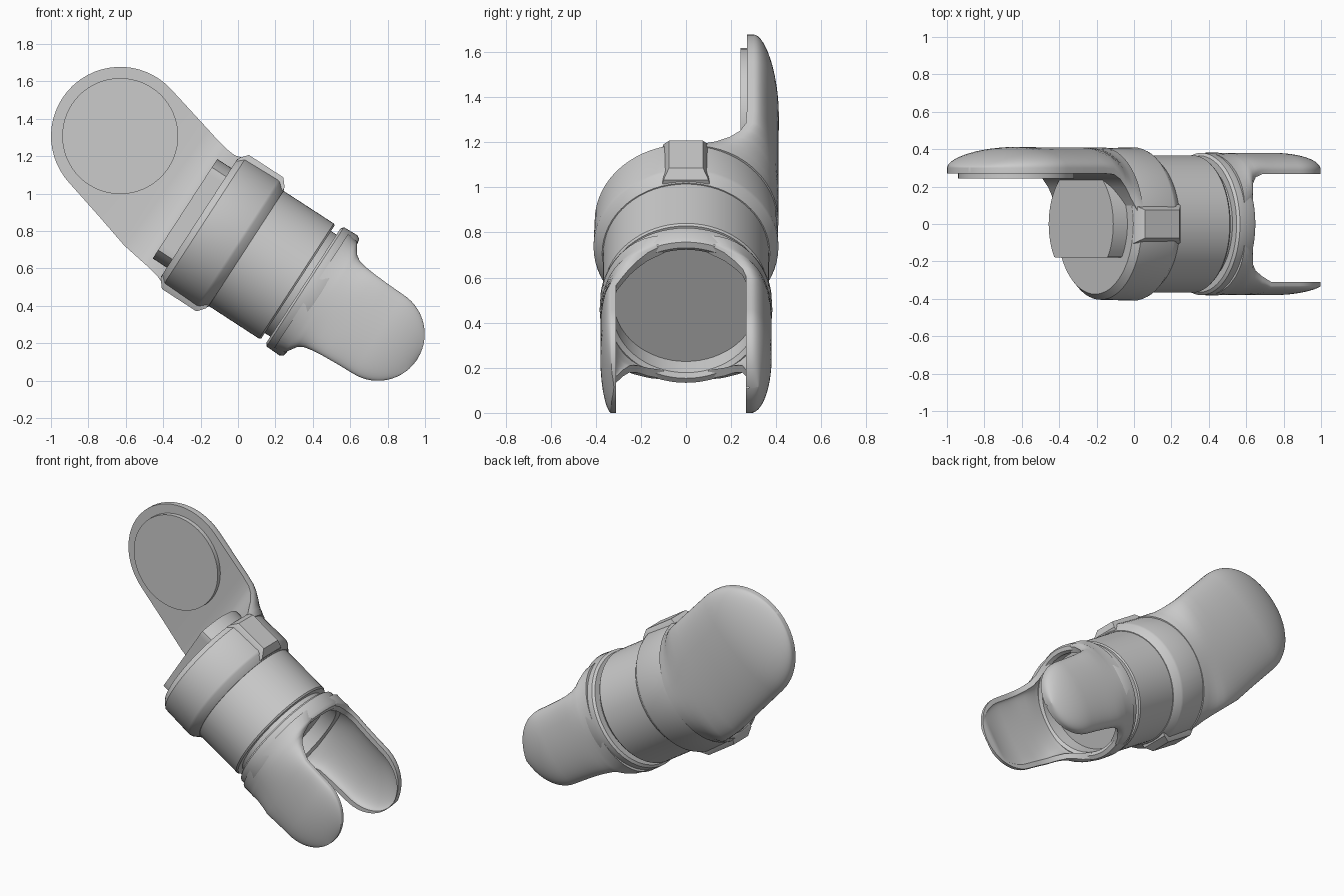
import bpy, bmesh
from math import sin, cos, pi, radians
from mathutils import Matrix, Vector

if "Cube" in bpy.data.objects:
    bpy.data.objects.remove(bpy.data.objects["Cube"])

# Local frame: x runs down the limb axis, y is depth, z is across the limb
FRAME = Matrix.Translation((0.333, 0, 0.519)) @ Matrix.Rotation(radians(33), 4, 'Y')


def finish(name, bm, angle=32):
    bmesh.ops.remove_doubles(bm, verts=bm.verts, dist=1e-5)
    bmesh.ops.recalc_face_normals(bm, faces=bm.faces)
    bm.transform(FRAME)
    me = bpy.data.meshes.new(name)
    bm.to_mesh(me)
    bm.free()
    ob = bpy.data.objects.new(name, me)
    bpy.context.collection.objects.link(ob)
    bpy.ops.object.select_all(action='DESELECT')
    ob.select_set(True)
    bpy.context.view_layer.objects.active = ob
    bpy.ops.object.shade_smooth_by_angle(angle=radians(angle))
    return ob


def skin(name, loops, caps=True):
    """Bridge a list of equal-length closed loops."""
    bm = bmesh.new()
    rows = [[bm.verts.new(p) for p in lp] for lp in loops]
    for a, b in zip(rows, rows[1:]):
        n = len(a)
        for i in range(n):
            bm.faces.new((a[i], a[(i + 1) % n], b[(i + 1) % n], b[i]))
    if caps:
        bm.faces.new(rows[0])
        bm.faces.new(rows[-1])
    return finish(name, bm)


def lathe(name, profile, caps=True, n=64):
    """Turn (axis position, radius) points about the limb axis."""
    ring = lambda s, r: [(s, r * cos(2 * pi * i / n), r * sin(2 * pi * i / n)) for i in range(n)]
    return skin(name, [ring(s, r) for s, r in profile], caps)


def section(lo, hi, rim, top, wall, hollow, side, n=28):
    """Domed cross-section between two edge points; inner face flat or hollow."""
    lo, hi = Vector(lo), Vector(hi)
    mid, half = (lo + hi) / 2, (hi - lo) / 2
    pts = []
    base = min(rim + wall, top)
    for i in range(n + 1):
        a = pi * i / n
        p = mid + half * cos(a)
        pts.append((p.x, side * (base + (top - base) * sin(a)), p.y))
    depth = max(0, top - hollow - rim) if hollow else 0
    pts.append((lo.x, side * rim, lo.y))
    for i in range(n, -1, -1):
        a = pi * i / n
        p = mid + half * cos(a) * 0.87
        pts.append((p.x, side * (rim + depth * sin(a)), p.y))
    pts.append((hi.x, side * rim, hi.y))
    return pts


def domed_arm(name, stations, centre, radius, axis, rim, top, tip_top, wall, hollow=0, side=1):
    """Loft given stations, then close with a rounded tip."""
    c, e = Vector(centre), Vector(axis).normalized()
    nrm = Vector((-e.y, e.x))
    if nrm.y < 0:
        nrm = -nrm
    loops = [section(lo, hi, r, t, wall, hollow, side) for lo, hi, r, t in stations]
    for k in range(15):
        f = radians(88.5) * k / 14
        m, w = c + e * radius * sin(f), nrm * radius * cos(f)
        t = tip_top + (top - tip_top) * cos(f) ** 1.5
        loops.append(section(m - w, m + w, rim, t, wall, hollow, side))
    return skin(name, loops)


# Turned main body: collar, sleeve and recessed neck
lathe("collar", [(-.645, .375), (-.61, .405), (-.40, .41), (-.385, .405), (-.345, .372), (-.345, .33)])
lathe("sleeve", [(-.40, .367), (-.025, .367), (-.015, .360), (-.015, .30)])
lathe("neck_disc", [(-.05, .325), (.04, .325)])

# Fork base ring, open in the middle
lathe("fork_ring", [(.02, .32), (.02, .365), (.032, .38), (.115, .383), (.135, .372),
                    (.14, .345), (.125, .325), (.02, .32)], caps=False)

# Fork fingers: fillet widths near the ring, then a parallel-sided rounded shell
for side, rim, label in ((1, .267, "far"), (-1, .31, "near")):
    st = [((s, -w), (s, w), min(r, rim), .38) for s, w, r in
          ((.07, .365, .08), (.13, .355, .10), (.15, .325, .17), (.17, .295, .215),
           (.20, .275, .25), (.25, .264, .28), (.31, .258, .31), (.40, .253, .31))]
    domed_arm("fork_finger_" + label, st, (.495, 0), .25, (1, 0), rim, .38, .32, .02, .04, side)

# Large offset ear growing out of the collar
ear = [((s, -w), (s, v), r, .41) for s, w, v, r in
       ((-.60, .405, .405, 0), (-.64, .392, .392, .09), (-.665, .382, .385, .135),
        (-.70, .374, .386, .195), (-.74, .367, .393, .24), (-.785, .36, .402, .265))]
ear += [((-.90, -.342), (-.86, .422), .27, .41), ((-1.10, -.284), (-1.0, .458), .27, .41)]
domed_arm("ear", ear, (-1.237, .137), .37, (-.968, .25), .27, .412, .302, .03)

# Round pad on the ear's inner face
pad = [[(-1.237 + .31 * cos(2 * pi * i / 64), y, .137 + .31 * sin(2 * pi * i / 64))
        for i in range(64)] for y in (.29, .242)]
skin("ear_pad", pad)

# Raised disc on the collar's back face, cut straight at the front
plate = [[(s, min(.29, max(-.18, .317 * cos(2 * pi * i / 64))), .317 * sin(2 * pi * i / 64))
          for i in range(64)] for s in (-.62, -.735)]
skin("back_plate", plate)

# Flat lugs at the two edges of the collar
for sg, label in ((1, "upper"), (-1, "lower")):
    lug = [[(a, -w, sg * t), (b, -w, sg * t), (b, w, sg * t), (a, w, sg * t)]
           for a, b, w, t in ((-.645, -.35, .105, .365), (-.64, -.35, .10, .385), (-.605, -.385, .075, .427))]
    skin("collar_lug_" + label, lug)
